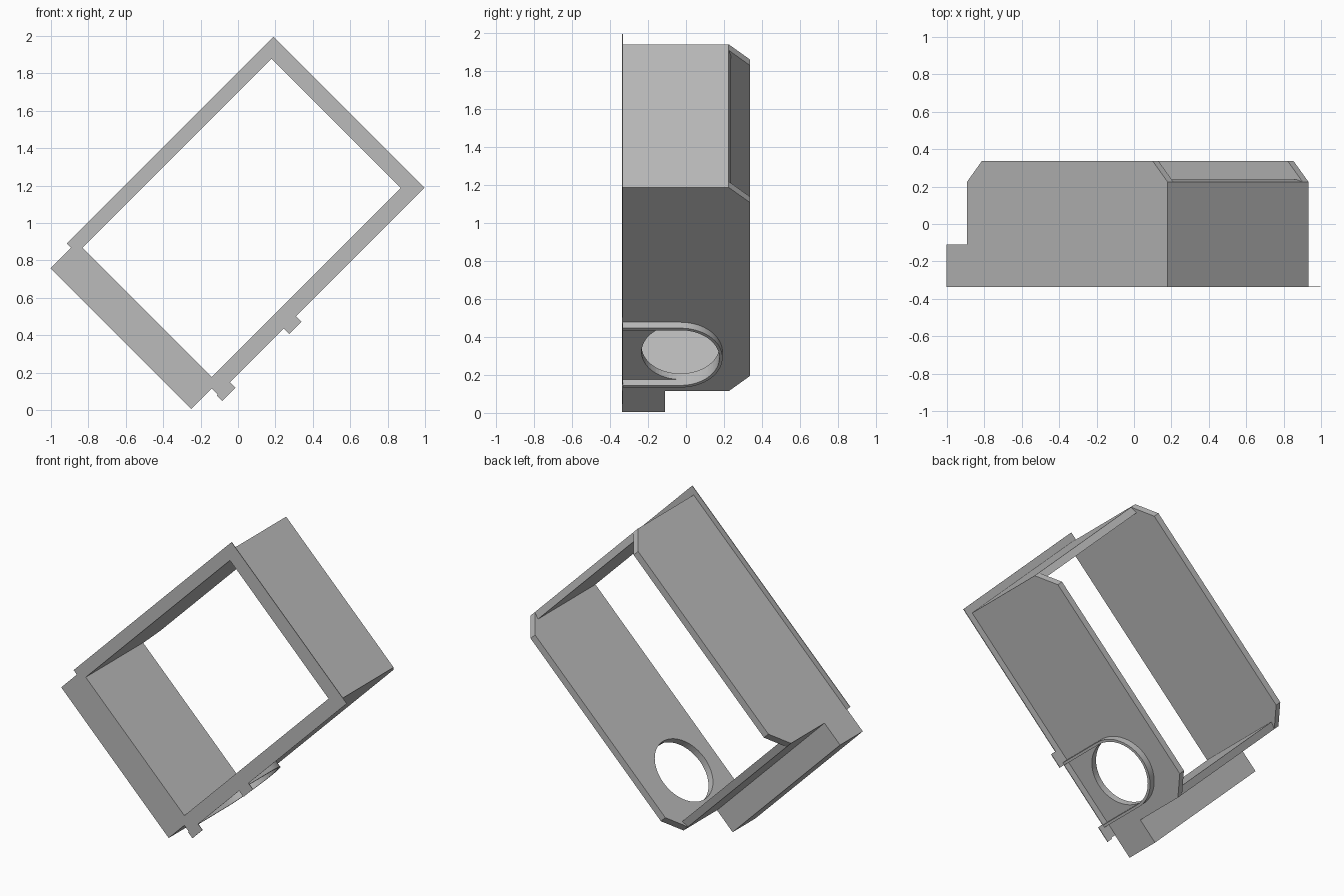
import bpy, bmesh
from math import pi, sin, cos

if "Cube" in bpy.data.objects:
    bpy.data.objects.remove(bpy.data.objects["Cube"])

grey = bpy.data.materials.new("plain_grey")
grey.use_nodes = True
grey.diffuse_color = (0.5, 0.5, 0.5, 1)
grey.node_tree.nodes["Principled BSDF"].inputs["Base Color"].default_value = (0.5, 0.5, 0.5, 1)

# The frame is tilted 45 degrees: local x runs along its length, local z across it
TILT = (0, -pi / 4, 0)
U0, U1 = -0.018, 1.499        # outer length of the housing
V0, V1 = 0.18, 1.245          # outer width of the housing
T = 0.044                     # wall thickness
FRONT, BACK, STEP = -0.337, 0.337, 0.225
PLATE = 0.004
CHAMFER = 0.113
HOLE_U, HOLE_Y, HOLE_R, RIM_R = 0.274, -0.029, 0.205, 0.221


def finish(name, bm):
    bmesh.ops.recalc_face_normals(bm, faces=bm.faces)
    mesh = bpy.data.meshes.new(name)
    bm.to_mesh(mesh)
    bm.free()
    mesh.materials.append(grey)
    obj = bpy.data.objects.new(name, mesh)
    obj.rotation_euler = TILT
    bpy.context.collection.objects.link(obj)
    return obj


def prism(name, profile, v_low, v_high):
    """Extrude a length/depth profile across the frame."""
    bm = bmesh.new()
    face = bm.faces.new([bm.verts.new((u, y, v_low)) for u, y in profile])
    top = bmesh.ops.extrude_face_region(bm, geom=[face])["geom"]
    verts = [g for g in top if isinstance(g, bmesh.types.BMVert)]
    bmesh.ops.translate(bm, verts=verts, vec=(0, 0, v_high - v_low))
    return finish(name, bm)


def block(name, u0, u1, y0, y1, v0, v1):
    return prism(name, [(u0, y0), (u1, y0), (u1, y1), (u0, y1)], v0, v1)


def arc(radius, start, end, steps):
    return [(HOLE_U + radius * cos(start + (end - start) * i / steps),
             HOLE_Y + radius * sin(start + (end - start) * i / steps))
            for i in range(steps + 1)]


def smooth(obj):
    bpy.ops.object.select_all(action="DESELECT")
    obj.select_set(True)
    bpy.context.view_layer.objects.active = obj
    bpy.ops.object.shade_smooth_by_angle(angle=pi / 6)


# Long walls with chamfered back corners
wall_front = FRONT + PLATE
side = [(U0, wall_front), (U1, wall_front), (U1, STEP), (U1 - CHAMFER, BACK),
        (U0 + CHAMFER, BACK), (U0, STEP)]
prism("upper_long_wall", side, V1 - T, V1)
lower_wall = prism("lower_long_wall", side, V0, V0 + T)

# Round port through the lower long wall
cutter = prism("port_cutter", arc(HOLE_R, 0, 2 * pi, 64)[:-1], V0 - 0.1, V0 + 0.1)
cutter.hide_render = True
cut = lower_wall.modifiers.new("port", "BOOLEAN")
cut.operation = "DIFFERENCE"
cut.solver = "EXACT"
cut.object = cutter
smooth(lower_wall)
bpy.ops.object.modifier_apply(modifier="port")
bpy.data.objects.remove(cutter)
smooth(lower_wall)

# Short end walls, with slightly sloped back edges
for name, outer, inner in (("lower_end_wall", U0, U0 + T), ("upper_end_wall", U1, U1 - T)):
    prism(name, [(outer, wall_front), (inner, wall_front), (inner, STEP + 0.012),
                 (outer, STEP)], V0 + T, V1 - T)

# U-shaped rim around the port, open to the front
rim = ([(HOLE_U + RIM_R, wall_front)] + arc(RIM_R, 0, pi, 32)
       + [(HOLE_U - RIM_R, wall_front), (HOLE_U - HOLE_R, wall_front)]
       + arc(HOLE_R, pi, 0, 32) + [(HOLE_U + HOLE_R, wall_front)])
smooth(prism("port_rim", rim, 0.136, V0))

# Thin front flange, one mitred ring
bm = bmesh.new()
loops = []
for u0, u1, v0, v1 in ((U0, 1.546, 0.136, 1.277), (U0 + T, U1 - T, V0 + T, V1 - T)):
    loops.append([bm.verts.new((u, FRONT, v))
                  for u, v in ((u0, v0), (u1, v0), (u1, v1), (u0, v1))])
ring = [bm.faces.new((loops[0][i], loops[0][(i + 1) % 4],
                      loops[1][(i + 1) % 4], loops[1][i])) for i in range(4)]
extruded = bmesh.ops.extrude_face_region(bm, geom=ring)["geom"]
bmesh.ops.translate(bm, verts=[g for g in extruded if isinstance(g, bmesh.types.BMVert)],
                    vec=(0, PLATE, 0))
finish("front_flange", bm)

# Flange tabs at both legs of the rim
for name, u0, u1 in (("lower_tab", -0.025, 0.074), ("upper_tab", 0.481, 0.573)):
    block(name, u0, u1, FRONT, FRONT + PLATE, 0.093, 0.136)

# Shallow solid box along the lower end
block("end_box", -0.173, U0, FRONT, -0.11, V0, V1)
